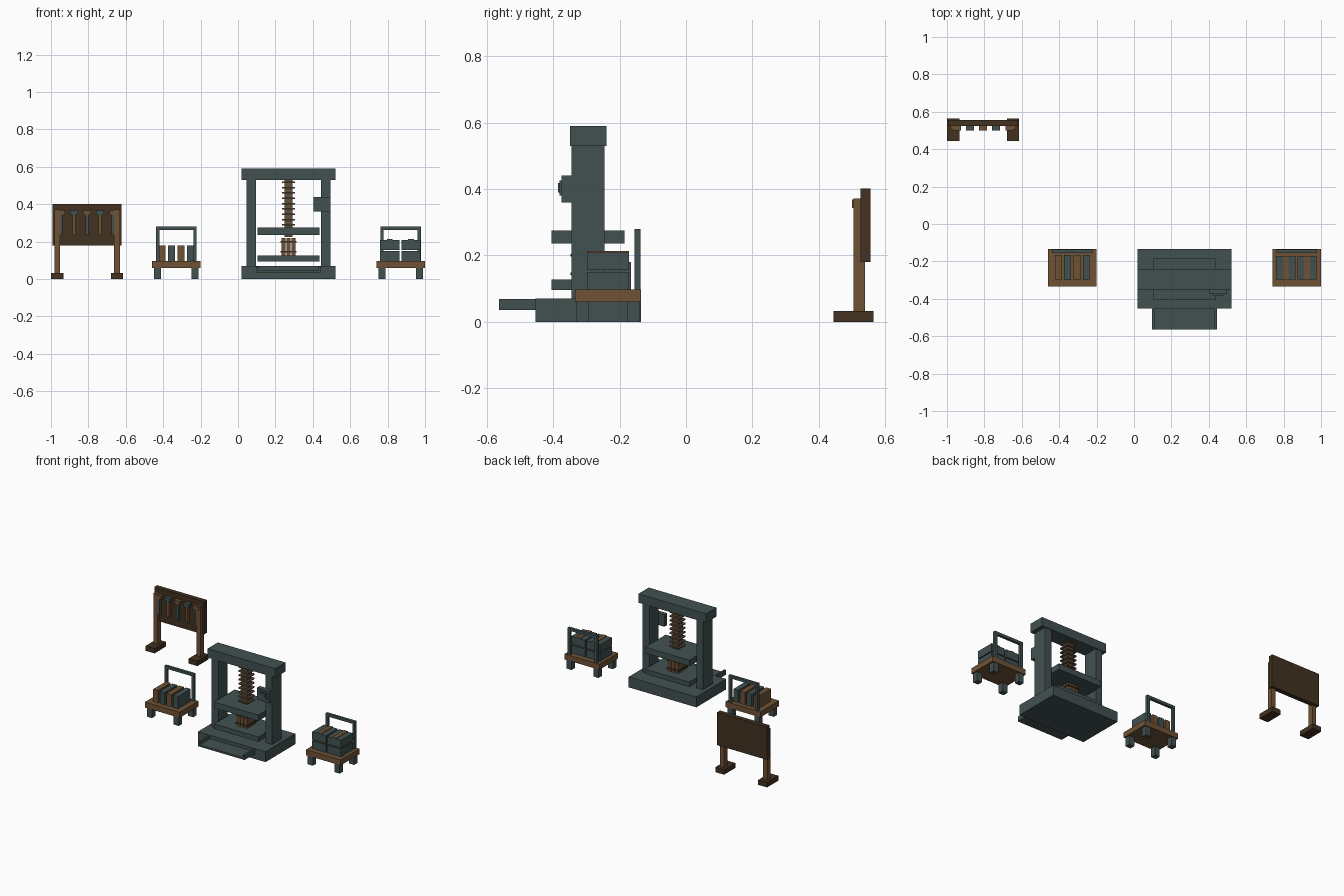
import bpy

old = bpy.data.objects.get("Cube")
if old:
    bpy.data.objects.remove(old, do_unlink=True)


def material(name, rgb):
    m = bpy.data.materials.new(name)
    m.use_nodes = True
    col = (*rgb, 1)
    m.diffuse_color = col
    m.node_tree.nodes["Principled BSDF"].inputs["Base Color"].default_value = col
    return m


IRON = material("dark iron", (0.055, 0.083, 0.083))
WOOD = material("warm wood", (0.16, 0.085, 0.036))
DARK = material("dark wood", (0.055, 0.031, 0.015))
BRONZE = material("worn bronze", (0.115, 0.08, 0.045))


def box(name, mat, x, y, z):
    """Box from its (low, high) extents on each axis."""
    ext = (x, y, z)
    bpy.ops.mesh.primitive_cube_add(size=1, location=[(a + b) / 2 for a, b in ext])
    ob = bpy.context.object
    ob.name = name
    ob.scale = [b - a for a, b in ext]
    ob.data.materials.append(mat)
    return ob


def span(c, w):
    return (c - w / 2, c + w / 2)


# Press frame
PX = 0.27
PY = -0.295
box("press_base", IRON, span(PX, 0.505), (-0.453, -0.135), (0, 0.07))
box("press_top_beam", IRON, span(PX, 0.505), (-0.35, -0.24), (0.53, 0.59))
for side, s in (("right", -1), ("left", 1)):
    box(side + "_column", IRON, span(PX + s * 0.2, 0.05), span(PY, 0.1), (0.07, 0.53))
box("press_platen", IRON, span(PX, 0.33), span(PY, 0.22), (0.235, 0.275))
box("press_bed", IRON, span(PX, 0.33), span(PY, 0.22), (0.095, 0.127))

# Screw with square threads
box("screw_shaft", BRONZE, span(PX, 0.045), span(PY, 0.045), (0.225, 0.53))
for i in range(9):
    box("screw_thread", BRONZE, span(PX, 0.072), span(PY, 0.072),
        span(0.29 + i * 0.0285, 0.008))

# Pressed bundle with two bands
for i in (-1, 0, 1):
    box("bundle_slab", WOOD, span(PX + i * 0.027, 0.023), span(PY, 0.095), (0.127, 0.22))
for z in (0.145, 0.2):
    box("bundle_band", DARK, span(PX, 0.088), span(PY, 0.105), span(z, 0.008))

# Discharge tray
TX = PX
box("tray_floor", IRON, span(TX, 0.345), (-0.563, -0.453), (0.035, 0.048))
for s in (-1, 1):
    box("tray_side", IRON, span(TX + s * 0.167, 0.012), (-0.563, -0.453), (0.035, 0.068))

# Control box
box("control_box", IRON, (0.403, 0.495), (-0.375, -0.345), (0.36, 0.44))
box("control_plate", IRON, (0.42, 0.48), (-0.381, -0.375), (0.38, 0.425))
box("control_button", IRON, (0.43, 0.47), (-0.386, -0.381), (0.39, 0.418))


def cart(prefix, cx):
    box(prefix + "_deck", WOOD, span(cx, 0.26), (-0.335, -0.135), (0.06, 0.097))
    for s in (-1, 1):
        for y in (-0.312, -0.158):
            box(prefix + "_foot", IRON, span(cx + s * 0.1, 0.038), span(y, 0.036), (0, 0.06))
        box(prefix + "_handle_post", IRON, span(cx + s * 0.1, 0.018),
            (-0.155, -0.137), (0.097, 0.28))
    box(prefix + "_handle_bar", IRON, span(cx, 0.218), (-0.155, -0.137), (0.262, 0.28))


# Cart with upright slabs
cart("slab_cart", -0.33)
for i in range(4):
    box("upright_slab", (WOOD, IRON)[i % 2], span(-0.33 + (i - 1.5) * 0.05, 0.036),
        (-0.3, -0.165), (0.097, 0.18))

# Cart with stacked blocks
cart("block_cart", 0.87)
for x in (0.812, 0.925):
    for z in (0.097, 0.156):
        box("stacked_block", IRON, span(x, 0.103), (-0.298, -0.172), (z, z + 0.053))
    box("block_strap", WOOD, span(x, 0.03), (-0.298, -0.172), (0.209, 0.213))

# Tool board on two posts
BX = -0.807
box("tool_board", DARK, span(BX, 0.37), (0.525, 0.556), (0.18, 0.402))
for s in (-1, 1):
    box("board_post", WOOD, span(BX + s * 0.16, 0.03), span(0.522, 0.034), (0.033, 0.372))
    box("board_foot", DARK, span(BX + s * 0.16, 0.066), (0.445, 0.565), (0, 0.033))
for i in range(5):
    x = BX + (i - 2) * 0.07
    grip, head = ((IRON, WOOD), (WOOD, IRON))[i % 2]
    box("tool_handle", grip, span(x, 0.017), (0.505, 0.525), (0.235, 0.345))
    box("tool_head", head, span(x, 0.042), (0.5, 0.525), (0.343, 0.368))
